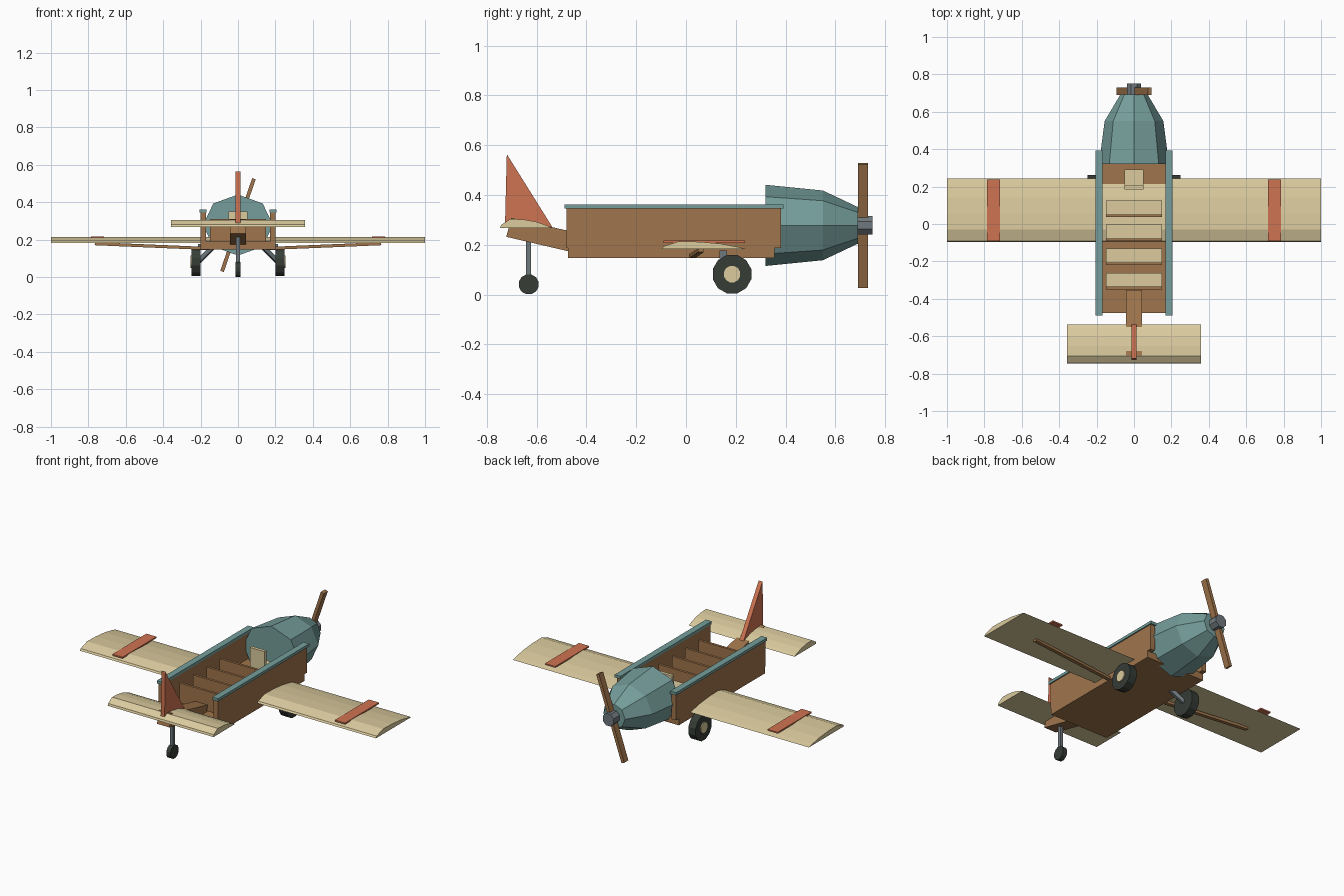
import bpy, bmesh, math
from mathutils import Vector, Matrix

if "Cube" in bpy.data.objects:
    bpy.data.objects.remove(bpy.data.objects["Cube"])


def material(name, rgb):
    m = bpy.data.materials.new(name)
    lin = [(c / 255 / 12.92) if c < 11 else ((c / 255 + 0.055) / 1.055) ** 2.4 for c in rgb]
    m.diffuse_color = (*lin, 1)
    m.use_nodes = True
    m.node_tree.nodes["Principled BSDF"].inputs["Base Color"].default_value = m.diffuse_color
    return m


WOOD = material("brown wood", (160, 117, 76))
CLOTH = material("beige canvas", (219, 203, 158))
TEAL = material("dusty teal", (117, 158, 155))
RED = material("brick red", (207, 116, 82))
RUBBER = material("dark rubber", (54, 60, 54))
METAL = material("slate metal", (112, 121, 126))


def finish(name, bm, mat):
    bmesh.ops.recalc_face_normals(bm, faces=bm.faces)
    me = bpy.data.meshes.new(name)
    bm.to_mesh(me)
    bm.free()
    me.materials.append(mat)
    ob = bpy.data.objects.new(name, me)
    bpy.context.collection.objects.link(ob)
    return ob


def box(name, lo, hi, mat):
    lo, hi = Vector(lo), Vector(hi)
    bm = bmesh.new()
    bmesh.ops.create_cube(bm, size=1)
    for v in bm.verts:
        v.co = (lo + hi) / 2 + v.co * (hi - lo)
    return finish(name, bm, mat)


def loft(name, rings, mat):
    """Skin closed rings of equal length and cap both ends."""
    bm = bmesh.new()
    rs = [[bm.verts.new(p) for p in r] for r in rings]
    n = len(rs[0])
    for a, b in zip(rs, rs[1:]):
        for i in range(n):
            bm.faces.new((a[i], a[(i + 1) % n], b[(i + 1) % n], b[i]))
    bm.faces.new(rs[0])
    bm.faces.new(rs[-1])
    return finish(name, bm, mat)


def extrude_x(name, profile, x0, x1, mat):
    return loft(name, [[(x, y, z) for y, z in profile] for x in (x0, x1)], mat)


def disc(name, x0, x1, y, z, r, n, mat):
    """Wheel-like cylinder along x."""
    pts = [(y + r * math.cos((i + 0.5) * math.tau / n), z + r * math.sin((i + 0.5) * math.tau / n))
           for i in range(n)]
    return extrude_x(name, pts, x0, x1, mat)


def bar(name, a, b, w, h, mat):
    """Box beam between two points."""
    a, b = Vector(a), Vector(b)
    bm = bmesh.new()
    bmesh.ops.create_cube(bm, size=1)
    rot = (b - a).to_track_quat('Z', 'Y').to_matrix().to_4x4()
    bm.transform(Matrix.Translation((a + b) / 2) @ rot @ Matrix.Diagonal((w, h, (b - a).length, 1)))
    return finish(name, bm, mat)


def airfoil(y0, y1, z, t):
    shape = ((0, 0), (0.02, 0.35), (0.2, 1), (0.45, 0.93), (0.7, 0.68), (0.9, 0.27), (1, 0))
    return [(y0 + (y1 - y0) * u, z + t * v) for u, v in shape]


# Open crate fuselage
box("floor", (-0.2, -0.475, 0.147), (0.2, 0.355, 0.19), WOOD)
for s, side in ((-1, "left"), (1, "right")):
    box(side + "_wall", (s * 0.17, -0.48, 0.188), (s * 0.2, 0.382, 0.347), WOOD)
    box(side + "_rail", (s * 0.168, -0.488, 0.345), (s * 0.207, 0.392, 0.362), TEAL)

# Passenger benches with backs
for i, y in enumerate((0.037, -0.092, -0.22, -0.35)):
    box(f"bench_back_{i}", (-0.15, y, 0.19), (0.15, y + 0.015, 0.31), WOOD)
    box(f"bench_seat_{i}", (-0.15, y + 0.015, 0.215), (0.15, y + 0.088, 0.24), CLOTH)

# Pilot seat
box("pilot_seat", (-0.05, 0.19, 0.2), (0.05, 0.292, 0.24), CLOTH)
box("pilot_seat_back", (-0.05, 0.185, 0.2), (0.05, 0.205, 0.35), CLOTH)

# Faceted nose cowling
rings = []
for y, rx, rz in ((0.32, 0.187, 0.163), (0.55, 0.157, 0.14), (0.692, 0.073, 0.073)):
    rings.append([(rx * math.cos(i * math.tau / 8), y, 0.278 + rz * math.sin(i * math.tau / 8))
                  for i in range(8)])
loft("nose_cowling", rings, TEAL)

# Propeller and hub
loft("propeller_hub", [[(0.04 * math.cos((i + 0.5) * math.tau / 8), y,
                         0.278 + 0.04 * math.sin((i + 0.5) * math.tau / 8))
                        for i in range(8)] for y in (0.685, 0.75)], METAL)
d = Vector((math.sin(math.radians(19)), 0, math.cos(math.radians(19)))) * 0.262
c = Vector((0, 0.711, 0.278))
bar("propeller_blades", c - d, c + d, 0.04, 0.02, WOOD).data.transform(Matrix.Identity(4))
# Main wing, bands and struts
extrude_x("main_wing", airfoil(-0.097, 0.243, 0.183, 0.031), -1, 1, CLOTH)
for s, side in ((-1, "left"), (1, "right")):
    box(side + "_wing_band", (s * 0.717, -0.09, 0.208), (s * 0.786, 0.238, 0.2165), RED)
    bar(side + "_wing_strut", (s * 0.19, 0.025, 0.154), (s * 0.765, 0.06, 0.178), 0.022, 0.016, WOOD)

# Tail boom, stabiliser and fin
extrude_x("tail_boom", [(-0.37, 0.15), (-0.353, 0.229), (-0.702, 0.308), (-0.722, 0.232)],
          -0.042, 0.042, WOOD)
extrude_x("stabiliser", airfoil(-0.747, -0.537, 0.267, 0.037), -0.357, 0.357, CLOTH)
extrude_x("tail_fin", [(-0.727, 0.285), (-0.535, 0.268), (-0.72, 0.564)], -0.013, 0.013, RED)

# Landing gear
for s, side in ((-1, "left"), (1, "right")):
    disc(side + "_wheel", s * 0.2, s * 0.249, 0.185, 0.082, 0.08, 12, RUBBER)
    disc(side + "_wheel_hub", s * 0.24, s * 0.255, 0.185, 0.082, 0.034, 12, CLOTH)
    bar(side + "_gear_leg", (s * 0.14, 0.15, 0.155), (s * 0.212, 0.185, 0.082), 0.022, 0.022, METAL)
    box(side + "_gear_mount", (s * 0.15, 0.135, 0.145), (s * 0.215, 0.165, 0.177), METAL)
bar("tail_leg", (0, -0.632, 0.045), (0, -0.632, 0.25), 0.02, 0.02, METAL)
disc("tail_wheel", -0.014, 0.014, -0.632, 0.041, 0.041, 12, RUBBER)
